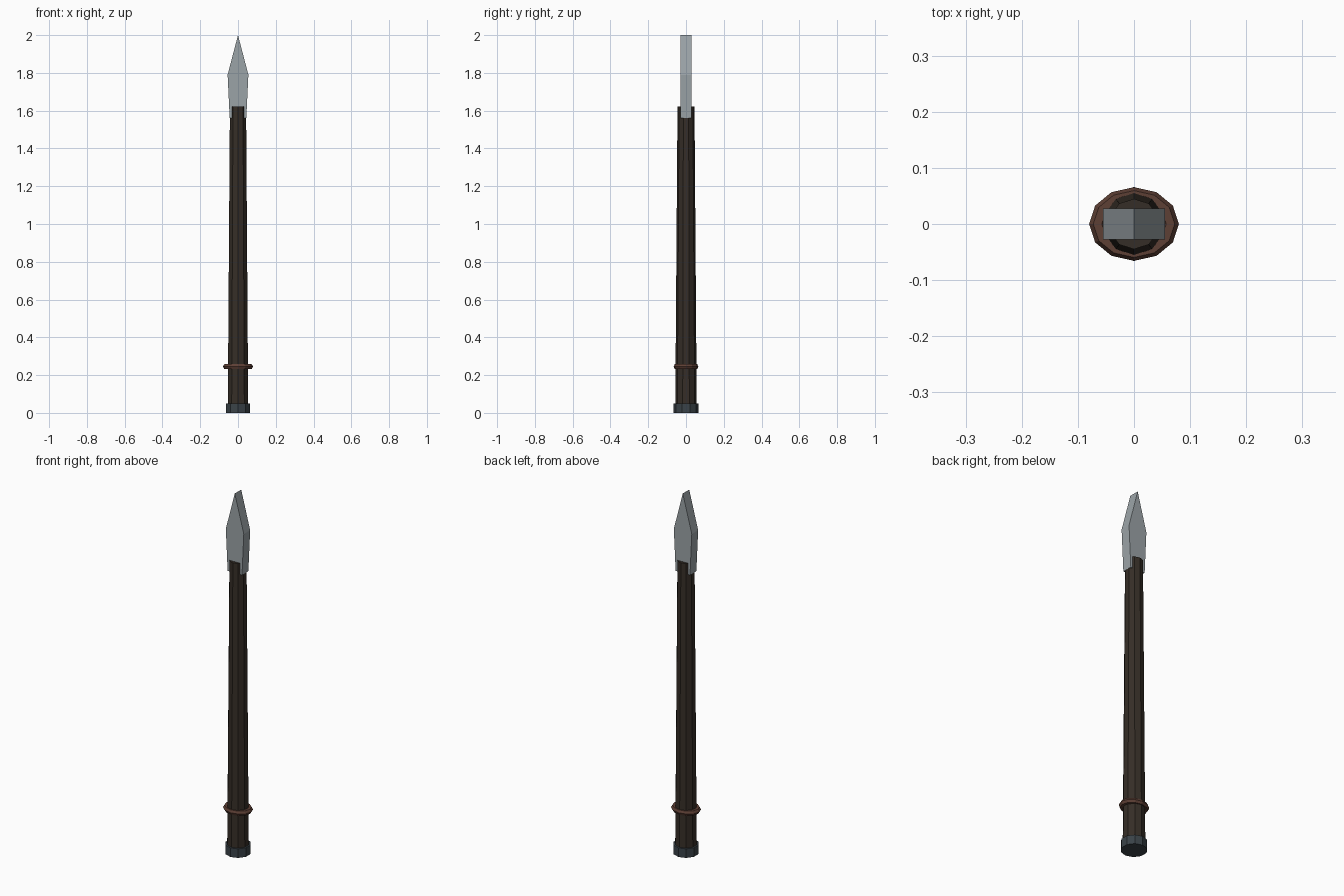
import bpy, bmesh
from math import pi

if "Cube" in bpy.data.objects:
    bpy.data.objects.remove(bpy.data.objects["Cube"])


def material(name, rgb):
    m = bpy.data.materials.new(name)
    m.diffuse_color = (*rgb, 1)
    m.use_nodes = True
    m.node_tree.nodes["Principled BSDF"].inputs["Base Color"].default_value = m.diffuse_color
    return m


wood = material("dark_wood", (0.036, 0.027, 0.020))
steel = material("steel", (0.33, 0.37, 0.39))
iron = material("dark_iron", (0.042, 0.055, 0.065))
leather = material("leather", (0.11, 0.05, 0.035))


def finish(name, mat):
    ob = bpy.context.object
    ob.name = name
    ob.data.materials.append(mat)
    return ob


def tapered_rod(name, r0, r1, z0, z1, mat):
    bpy.ops.mesh.primitive_cone_add(vertices=10, radius1=r0, radius2=r1, depth=z1 - z0,
                                    location=(0, 0, (z0 + z1) / 2), rotation=(0, 0, 0))
    return finish(name, mat)


# Tapered shaft and butt cap
tapered_rod("shaft", 0.057, 0.045, 0.0, 1.62, wood).location.z += 0.002
tapered_rod("butt_cap", 0.066, 0.066, 0.0, 0.05, iron)

# Oval grip ring
bpy.ops.mesh.primitive_torus_add(major_radius=0.065, minor_radius=0.015, major_segments=12,
                                 minor_segments=6, location=(0, 0, 0.245))
finish("grip_ring", leather).scale.y = 0.82

# Flat blade: pointed outline extruded through its thickness
half = [(0.055, 1.79), (0.044, 1.56)]
outline = [(0, 2.0)] + half + [(-x, z) for x, z in reversed(half)]
bm = bmesh.new()
face = bm.faces.new([bm.verts.new((x, -0.028, z)) for x, z in outline])
ext = bmesh.ops.extrude_face_region(bm, geom=[face])
bmesh.ops.translate(bm, vec=(0, 0.056, 0),
                    verts=[g for g in ext["geom"] if isinstance(g, bmesh.types.BMVert)])
bmesh.ops.recalc_face_normals(bm, faces=bm.faces)
mesh = bpy.data.meshes.new("blade")
bm.to_mesh(mesh)
bm.free()
mesh.materials.append(steel)
bpy.context.collection.objects.link(bpy.data.objects.new("blade", mesh))
